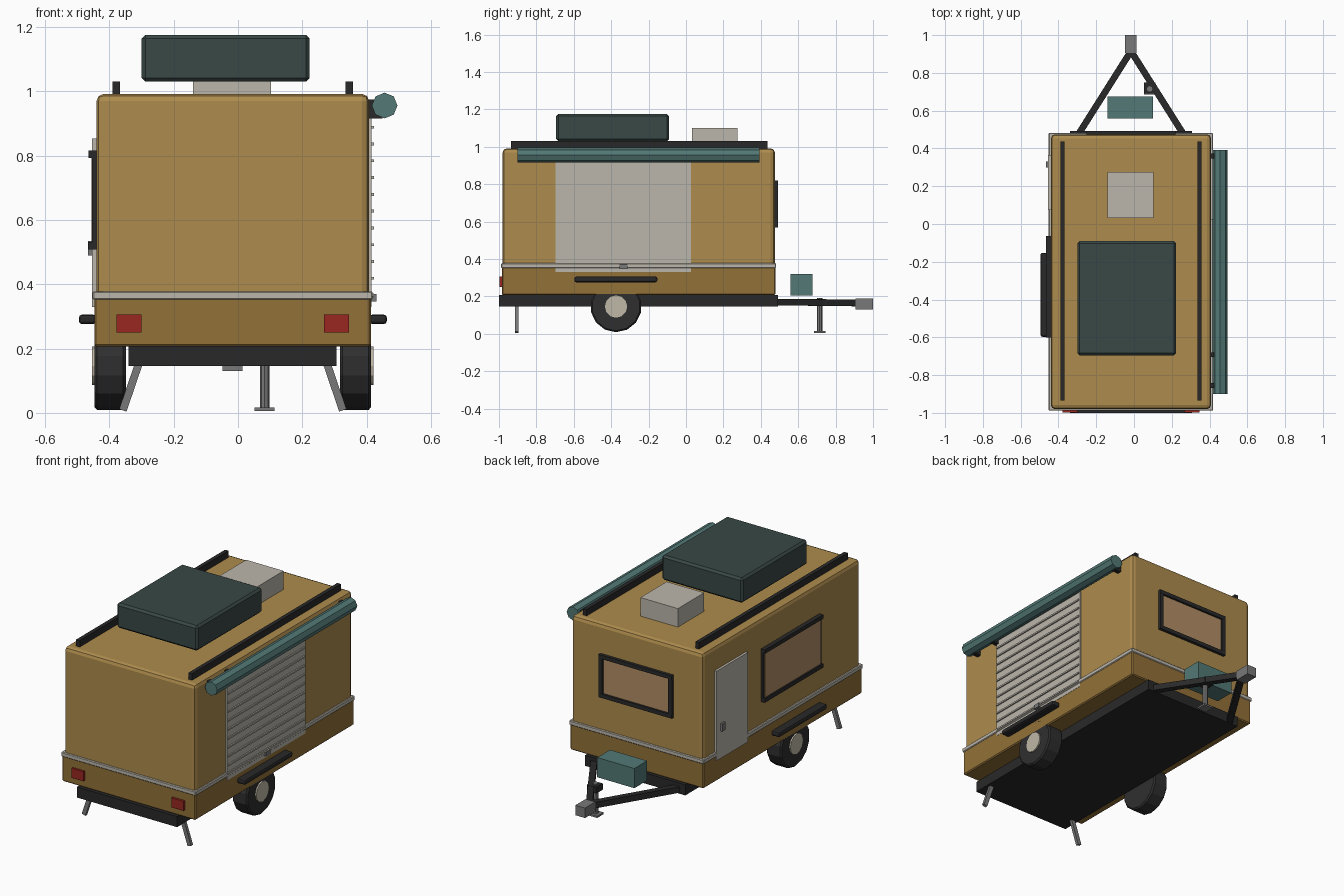
import bpy, bmesh, math
from mathutils import Vector, Matrix

if "Cube" in bpy.data.objects:
    bpy.data.objects.remove(bpy.data.objects["Cube"])

CX = -0.016  # centre plane of the trailer body


def mat(name, rgb):
    m = bpy.data.materials.new(name)
    m.diffuse_color = (*rgb, 1)
    m.use_nodes = True
    m.node_tree.nodes["Principled BSDF"].inputs["Base Color"].default_value = m.diffuse_color
    return m


TAN = mat("tan_paint", (0.42, 0.26, 0.075))
SKIRT = mat("dark_tan_paint", (0.29, 0.165, 0.04))
TRIM = mat("pale_trim", (0.50, 0.47, 0.41))
BLACK = mat("black_metal", (0.022, 0.022, 0.022))
RUBBER = mat("rubber", (0.028, 0.028, 0.028))
STEEL = mat("steel", (0.19, 0.19, 0.19))
TEAL = mat("teal", (0.085, 0.19, 0.18))
CASE = mat("roof_case_green", (0.04, 0.065, 0.06))
RED = mat("red_lens", (0.32, 0.02, 0.015))
GLASS = mat("amber_glass", (0.45, 0.27, 0.13))
HUB = mat("hub_cream", (0.52, 0.48, 0.38))


def finish(name, bm, m, bevel=0, segs=1):
    me = bpy.data.meshes.new(name)
    bmesh.ops.recalc_face_normals(bm, faces=bm.faces)
    bm.to_mesh(me)
    bm.free()
    ob = bpy.data.objects.new(name, me)
    bpy.context.collection.objects.link(ob)
    me.materials.append(m)
    if bevel:
        mod = ob.modifiers.new("bevel", "BEVEL")
        mod.width, mod.segments = bevel, segs
    return ob


def box(name, x, y, z, m, bevel=0, segs=1):
    """Box from (min, max) ranges on each axis."""
    bm = bmesh.new()
    bmesh.ops.create_cube(bm, size=1)
    for v in bm.verts:
        v.co = Vector([(r[0] + r[1]) / 2 + c * (r[1] - r[0]) for c, r in zip(v.co, (x, y, z))])
    return finish(name, bm, m, bevel, segs)


def beam(name, a, b, w, h, m):
    """Rectangular bar from a to b."""
    a, b = Vector(a), Vector(b)
    bm = bmesh.new()
    bmesh.ops.create_cube(bm, size=1)
    q = (b - a).to_track_quat('Y', 'Z').to_matrix().to_4x4()
    bm.transform(Matrix.Translation((a + b) / 2) @ q @ Matrix.Diagonal((w, (b - a).length, h, 1)))
    return finish(name, bm, m)


def rod(name, a, b, r, m, n=8, bevel=0):
    """Cylinder from a to b."""
    a, b = Vector(a), Vector(b)
    bm = bmesh.new()
    bmesh.ops.create_cone(bm, cap_ends=True, segments=n, radius1=r, radius2=r, depth=(b - a).length)
    bm.transform(Matrix.Translation((a + b) / 2) @ (b - a).to_track_quat('Z', 'Y').to_matrix().to_4x4())
    return finish(name, bm, m, bevel)


# Body shell, lower skirt and belt trim
box("body_shell", (-0.44, 0.408), (-0.98, 0.475), (0.30, 0.992), TAN, 0.022, 2)
box("lower_skirt", (-0.447, 0.414), (-0.984, 0.478), (0.207, 0.36), SKIRT, 0.006)
box("belt_trim", (-0.452, 0.419), (-0.988, 0.482), (0.352, 0.378), TRIM, 0.004)

# Chassis and towing frame
box("chassis", (-0.34, 0.307), (-1.0, 0.492), (0.146, 0.208), BLACK)
for s, side in ((-1, "left"), (1, "right")):
    beam(side + "_tow_bar", (CX + s * 0.275, 0.48, 0.17), (CX, 0.915, 0.165), 0.035, 0.035, BLACK)
box("coupler", (-0.048, 0.014), (0.905, 1.0), (0.13, 0.188), STEEL)
box("tongue_box", (-0.14, 0.10), (0.558, 0.676), (0.205, 0.32), TEAL)

# Tongue jack
box("jack_bracket", (0.054, 0.114), (0.69, 0.75), (0.15, 0.186), BLACK)
rod("jack_post", (0.083, 0.715, 0.01), (0.083, 0.715, 0.192), 0.015, STEEL)
box("jack_foot", (0.052, 0.114), (0.685, 0.745), (0.006, 0.016), STEEL)

# Wheels, fenders, stabiliser legs, tail lights, roof rails
for s, side in ((-1, "left"), (1, "right")):
    def X(d):
        return CX + s * d
    wy, wz = -0.374, 0.146
    rod(side + "_tyre", (X(0.333), wy, wz), (X(0.43), wy, wz), 0.137, RUBBER, 14, 0.008)
    rod(side + "_hub", (X(0.40), wy, wz), (X(0.438), wy, wz), 0.06, HUB, 12)
    box(side + "_fender", sorted((X(0.425), X(0.479))), (-0.597, -0.153), (0.276, 0.306), BLACK, 0.01, 2)
    beam(side + "_stabiliser", (X(0.292), -0.905, 0.155), (X(0.342), -0.905, 0.008), 0.018, 0.024, STEEL)
    box(side + "_tail_light", sorted((X(0.284), X(0.362))), (-0.997, -0.975), (0.25, 0.306), RED)
    box(side + "_roof_rail", sorted((X(0.351), X(0.374))), (-0.935, 0.437), (0.985, 1.03), BLACK)

# Roof case and vent
box("roof_case", (-0.30, 0.223), (-0.695, -0.09), (1.03, 1.176), CASE, 0.012)
box("roof_vent", (-0.14, 0.102), (0.032, 0.275), (0.985, 1.10), TRIM)

# Roller shutter with slats
box("shutter_panel", (0.39, 0.4155), (-0.697, 0.027), (0.33, 0.94), TRIM)
for i in range(12):
    z = 0.362 + i * 0.0522
    box(f"shutter_slat_{i + 1}", (0.41, 0.423), (-0.69, 0.02), (z, z + 0.009), TRIM)
box("shutter_handle", (0.41, 0.43), (-0.355, -0.313), (0.346, 0.37), STEEL)

# Rolled awning and its brackets
rod("awning_roll", (0.456, -0.90, 0.956), (0.456, 0.392, 0.956), 0.04, TEAL, 8)
for i, y in enumerate((-0.855, -0.692, 0.36)):
    box(f"awning_bracket_{i + 1}", (0.40, 0.45), (y - 0.013, y + 0.013), (0.915, 0.975), BLACK)

# Side door
box("side_door", (-0.454, -0.43), (0.075, 0.365), (0.33, 0.853), TRIM)
box("door_handle", (-0.466, -0.45), (0.30, 0.33), (0.49, 0.535), STEEL)

# Side window
box("side_window_pane", (-0.456, -0.43), (-0.59, -0.075), (0.515, 0.81), GLASS)
for z, n in ((0.508, "bottom"), (0.793, "top")):
    box("side_window_%s_bar" % n, (-0.465, -0.43), (-0.602, -0.063), (z, z + 0.023), BLACK)
for y, n in ((-0.602, "rear"), (-0.075, "front")):
    box("side_window_%s_bar" % n, (-0.454, -0.43), (y, y + 0.012), (0.508, 0.816), BLACK)

# End window
box("end_window_pane", (-0.24, 0.21), (0.46, 0.48), (0.58, 0.81), GLASS)
for z, n in ((0.57, "bottom"), (0.797, "top")):
    box("end_window_%s_bar" % n, (-0.252, 0.22), (0.46, 0.492), (z, z + 0.023), BLACK)
for x, n in ((-0.252, "left"), (0.197, "right")):
    box("end_window_%s_bar" % n, (x, x + 0.023), (0.46, 0.491), (0.571, 0.819), BLACK)
